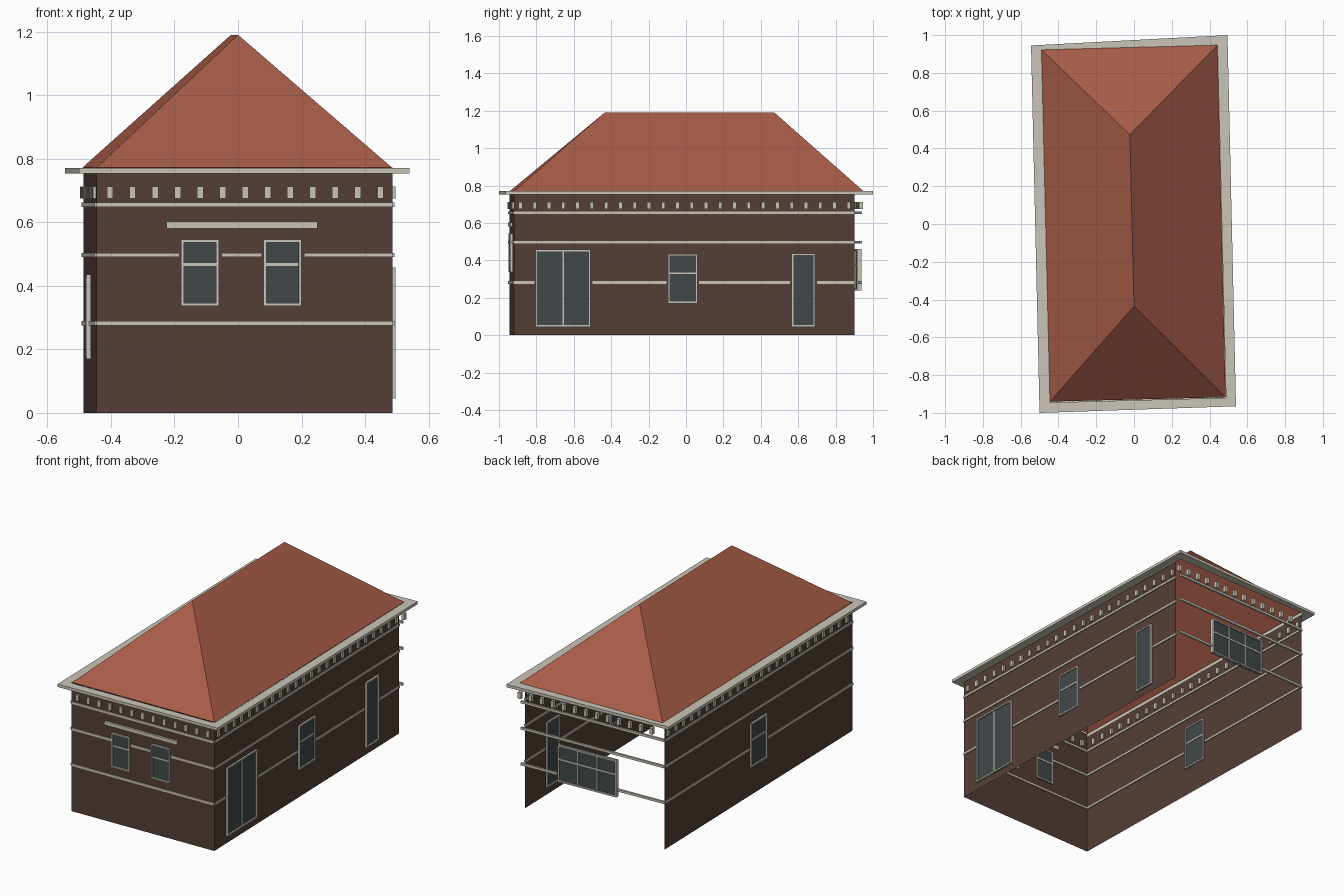
import bpy, bmesh
from mathutils import Vector, Matrix

cube = bpy.data.objects.get("Cube")
if cube:
    bpy.data.objects.remove(cube, do_unlink=True)


def material(name, rgb):
    m = bpy.data.materials.new(name)
    lin = [((c / 255 + 0.055) / 1.055) ** 2.4 for c in rgb] + [1.0]
    m.use_nodes = True
    m.diffuse_color = lin
    bsdf = m.node_tree.nodes["Principled BSDF"]
    bsdf.inputs["Base Color"].default_value = lin
    bsdf.inputs["Roughness"].default_value = 0.9
    return m


BRICK = material("brown brick", (84, 62, 54))
TILE = material("red roof tile", (168, 92, 72))
TRIM = material("pale stone", (202, 197, 183))
GLASS = material("dark glass", (65, 73, 74))


def make_object(name, bm, mat):
    mesh = bpy.data.meshes.new(name)
    bm.to_mesh(mesh)
    bm.free()
    mesh.materials.append(mat)
    ob = bpy.data.objects.new(name, mesh)
    bpy.context.collection.objects.link(ob)
    return ob


class Wall:
    """A wall line; its parts are placed by world x or y along it, and by height."""

    def __init__(self, name, a, b, axis):
        self.name, self.axis = name, axis
        self.a, self.b = Vector((*a, 0)), Vector((*b, 0))
        self.u = (self.b - self.a).normalized()
        self.n = Vector((self.u.y, -self.u.x, 0))
        self.low = min(a[axis], b[axis])
        self.high = max(a[axis], b[axis])

    def box(self, bm, a0, a1, z0, z1, d0=-0.006, d1=0.006):
        s = ((a0 + a1) / 2 - self.a[self.axis]) / self.u[self.axis]
        pos = self.a + self.u * s + self.n * (d0 + d1) / 2
        pos.z = (z0 + z1) / 2
        turn = Matrix((self.u, self.n, (0, 0, 1))).transposed().to_4x4()
        size = Matrix.Diagonal((a1 - a0, d1 - d0, z1 - z0, 1))
        bmesh.ops.create_cube(bm, size=1, matrix=Matrix.Translation(pos) @ turn @ size)

    def panel(self, top):
        bm = bmesh.new()
        up = Vector((0, 0, top))
        bm.faces.new([bm.verts.new(p) for p in (self.a, self.b, self.b + up, self.a + up)])
        make_object(self.name + "_wall", bm, BRICK)

    def stripe(self, z, gaps):
        bm = bmesh.new()
        start = self.low
        for g0, g1 in gaps + [(self.high, None)]:
            self.box(bm, start, g0, z - 0.007, z + 0.007)
            start = g1
        make_object(self.name + "_stripe", bm, TRIM)

    def blocks(self, first, last, count):
        bm = bmesh.new()
        for i in range(count):
            c = first + (last - first) * i / (count - 1)
            self.box(bm, c - 0.01, c + 0.01, 0.675, 0.713, -0.01, 0.01)
        make_object(self.name + "_cornice_blocks", bm, TRIM)

    def window(self, part, a0, a1, z0, z1, rails=(), columns=1):
        bm = bmesh.new()
        self.box(bm, a0, a1, z0, z1, -0.004, 0.004)
        make_object(f"{self.name}_{part}_glass", bm, GLASS)
        bm, w = bmesh.new(), 0.009
        for c in (a0 + w / 2, a1 - w / 2):
            self.box(bm, c - w / 2, c + w / 2, z0, z1, -0.01, 0.012)
        for z in (z0 + w / 2, z1 - w / 2):
            self.box(bm, a0 + w, a1 - w, z - w / 2, z + w / 2, -0.01, 0.012)
        for z in rails:
            self.box(bm, a0 + w, a1 - w, z - w / 2, z + w / 2, -0.007, 0.008)
        for i in range(1, columns):
            c = a0 + (a1 - a0) * i / columns
            self.box(bm, c - 0.004, c + 0.004, z0 + w, z1 - w, -0.006, 0.007)
        make_object(f"{self.name}_{part}_frame", bm, TRIM)


front = Wall("front", (-0.445, -0.945), (0.487, -0.92), 0)
right = Wall("door_side", (0.487, -0.92), (0.442, 0.90), 1)
back = Wall("back", (0.442, 0.935), (-0.487, 0.897), 0)
left = Wall("plain_side", (-0.487, 0.90), (-0.445, -0.945), 1)

# Brick walls; the back is open behind its trim
for wall in (front, right, left):
    wall.panel(0.772)

# Stone stripes, broken around the openings
mid_gap = (-0.105, 0.07)
front.stripe(0.282, [])
front.stripe(0.497, [(-0.185, -0.052), (0.075, 0.208)])
right.stripe(0.282, [(-0.81, -0.50), mid_gap, (0.555, 0.70)])
left.stripe(0.282, [mid_gap])
back.stripe(0.282, [(-0.185, 0.205)])
for wall in (right, left, back):
    wall.stripe(0.497, [])
for wall in (front, right, left, back):
    wall.stripe(0.655, [])

# Cornice blocks
for wall in (front, back):
    wall.blocks(-0.403, 0.448, 13)
for wall in (right, left):
    wall.blocks(-0.885, 0.87, 24)

# Windows and doors
front.window("window_a", -0.18, -0.06, 0.337, 0.545, rails=[0.467])
front.window("window_b", 0.08, 0.20, 0.337, 0.545, rails=[0.467])
for wall in (right, left):
    wall.window("window", -0.097, 0.062, 0.17, 0.435, rails=[0.332])
right.window("double_door", -0.805, -0.51, 0.045, 0.457, columns=2)
right.window("narrow_door", 0.565, 0.69, 0.045, 0.437)
back.window("wide_window", -0.18, 0.20, 0.24, 0.46, rails=[0.375], columns=3)

# Lintel above the front windows
bm = bmesh.new()
front.box(bm, -0.225, 0.25, 0.58, 0.602, -0.004, 0.012)
make_object("front_lintel", bm, TRIM)

# Eaves: a flat stone ring around the wall tops
outer = [(-0.50, -1.0), (0.54, -0.965), (0.495, 1.0), (-0.545, 0.945)]
inner = [(-0.445, -0.945), (0.487, -0.92), (0.442, 0.94), (-0.487, 0.915)]
bm = bmesh.new()
loops = [[bm.verts.new((x, y, z)) for x, y in pts]
         for pts, z in ((outer, 0.753), (outer, 0.77), (inner, 0.77), (inner, 0.753))]
for k in range(4):
    lo, hi = loops[k], loops[(k + 1) % 4]
    for i in range(4):
        j = (i + 1) % 4
        bm.faces.new((lo[i], lo[j], hi[j], hi[i]))
make_object("eaves_ring", bm, TRIM)

# Hipped roof, open underneath
bm = bmesh.new()
eave = [(-0.445, -0.94), (0.485, -0.917), (0.442, 0.947), (-0.49, 0.922)]
a, b, c, d = [bm.verts.new((x, y, 0.772)) for x, y in eave]
r0 = bm.verts.new((0.0, -0.435, 1.19))
r1 = bm.verts.new((-0.022, 0.473, 1.19))
for face in ((a, b, r0), (b, c, r1, r0), (c, d, r1), (d, a, r0, r1)):
    bm.faces.new(face)
make_object("hipped_roof", bm, TILE)
